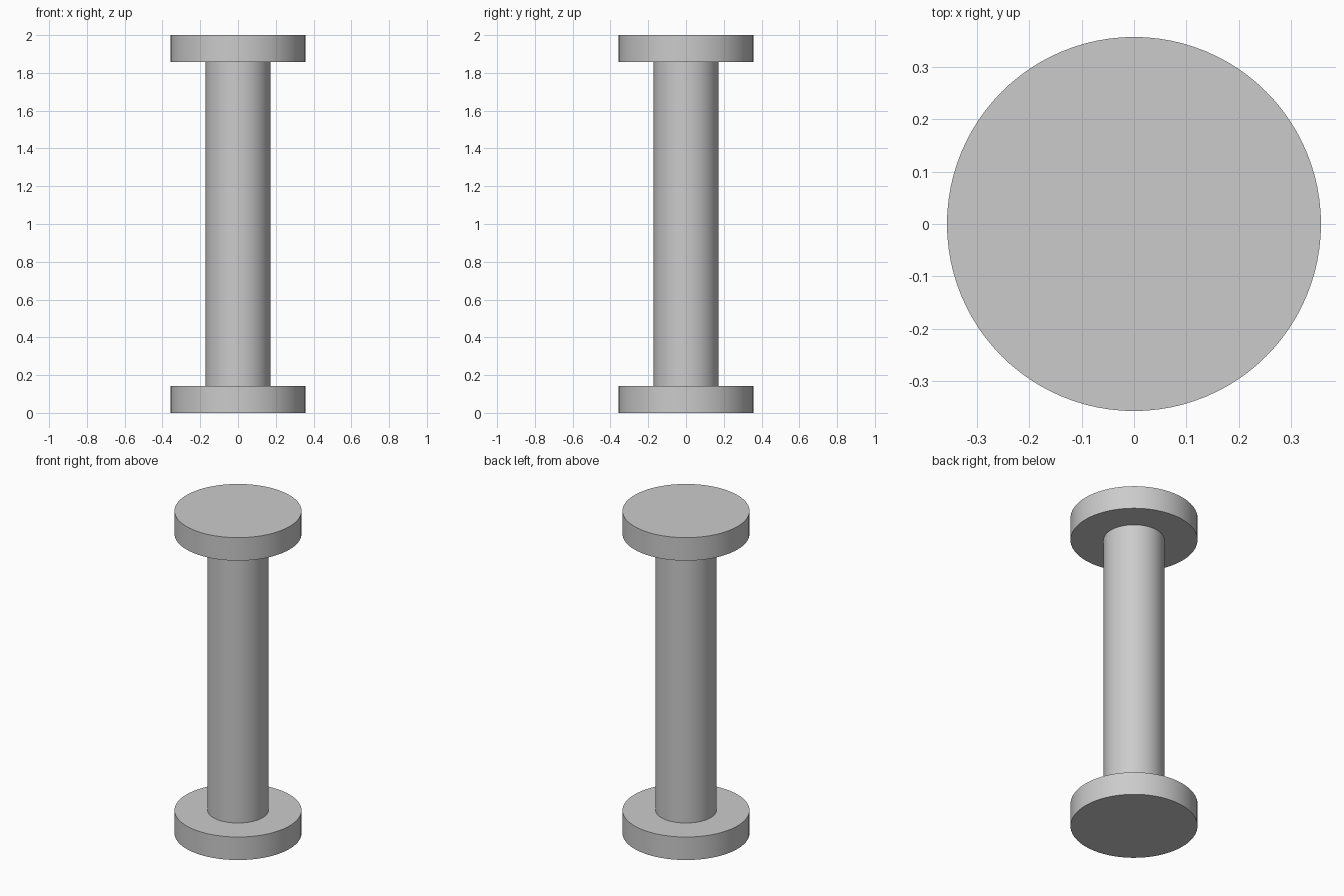
import bpy
import math

cube = bpy.data.objects.get("Cube")
if cube:
    bpy.data.objects.remove(cube, do_unlink=True)

# Plain grey for the whole spool
grey = bpy.data.materials.new("grey")
grey.use_nodes = True
colour = (0.6, 0.6, 0.6, 1)
grey.diffuse_color = colour
grey.node_tree.nodes["Principled BSDF"].inputs["Base Color"].default_value = colour

HEIGHT = 2.0
FLANGE = HEIGHT / 14


def cylinder(name, radius, bottom, top, fill):
    bpy.ops.mesh.primitive_cylinder_add(
        vertices=96, radius=radius, depth=top - bottom,
        end_fill_type=fill, location=(0, 0, (bottom + top) / 2))
    part = bpy.context.object
    part.name = name
    part.data.materials.append(grey)
    bpy.ops.object.shade_smooth_by_angle(angle=math.radians(30))
    return part


# Wide end discs and the shaft joining them
cylinder("bottom_flange", 0.357, 0, FLANGE, 'NGON')
cylinder("top_flange", 0.357, HEIGHT - FLANGE, HEIGHT, 'NGON')
cylinder("shaft", 0.171, FLANGE, HEIGHT - FLANGE, 'NOTHING')
